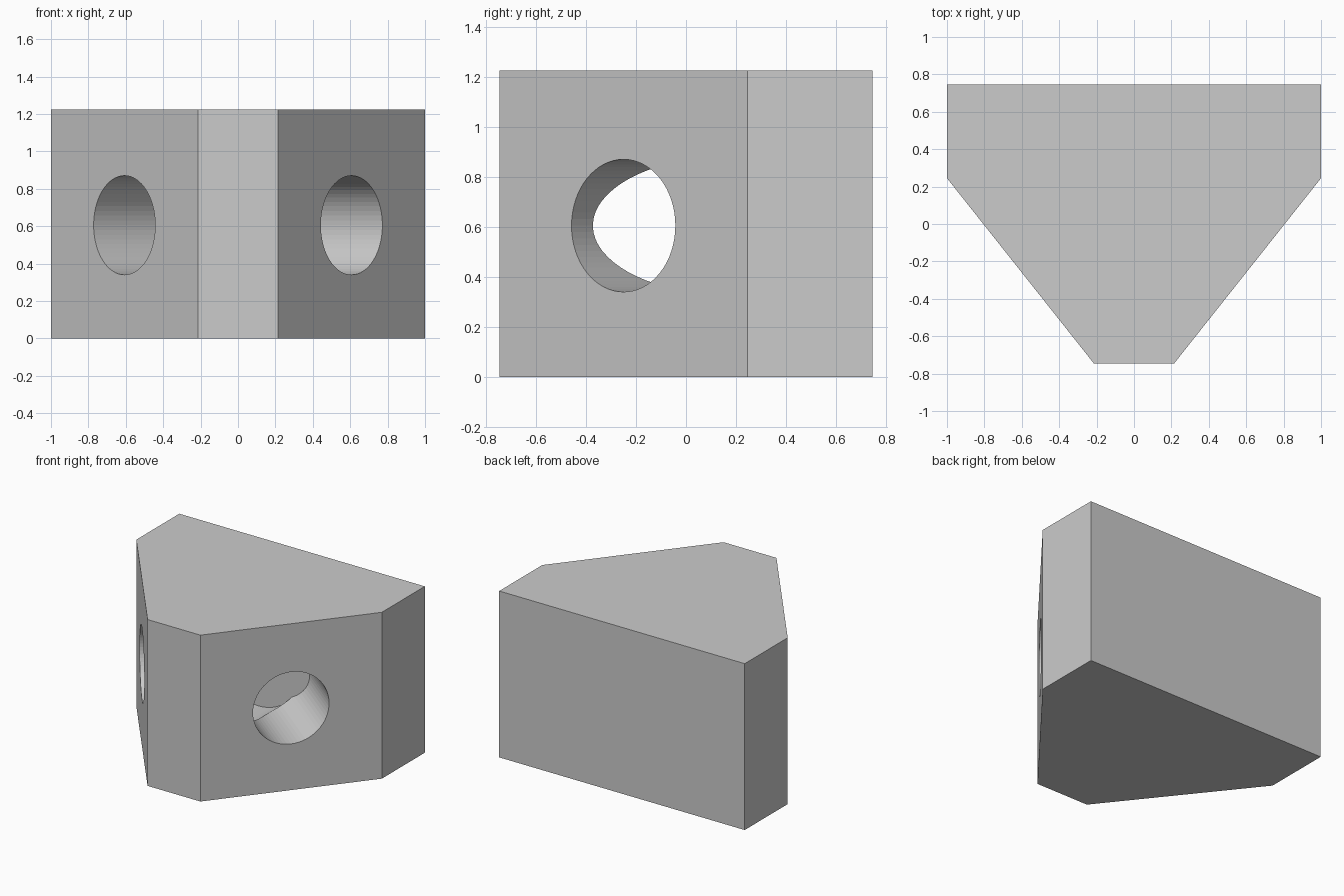
import bpy, bmesh
from math import pi
from mathutils import Vector

if "Cube" in bpy.data.objects:
    bpy.data.objects.remove(bpy.data.objects["Cube"])

HEIGHT = 1.225
HOLE_Z = 0.605
BACK = 0.24          # depth at which the inner bores stop


def make_object(name, bm):
    bmesh.ops.recalc_face_normals(bm, faces=bm.faces)
    mesh = bpy.data.meshes.new(name)
    bm.to_mesh(mesh)
    bm.free()
    obj = bpy.data.objects.new(name, mesh)
    bpy.context.collection.objects.link(obj)
    return obj


def rod(start, end, radius):
    """Solid round rod between two points, as a bmesh."""
    bm = bmesh.new()
    start, end = Vector(start), Vector(end)
    axis = end - start
    geo = bmesh.ops.create_cone(bm, cap_ends=True, segments=64, radius1=radius,
                                radius2=radius, depth=axis.length)
    rot = axis.to_track_quat('Z', 'Y').to_matrix()
    bmesh.ops.rotate(bm, verts=geo['verts'], matrix=rot)
    bmesh.ops.translate(bm, verts=geo['verts'], vec=(start + end) / 2)
    return bm


def trim(bm, point, normal):
    """Cut away the side the normal points to and close the cut."""
    res = bmesh.ops.bisect_plane(bm, geom=bm.verts[:] + bm.edges[:] + bm.faces[:],
                                 plane_co=point, plane_no=normal, clear_outer=True)
    edges = [e for e in res['geom_cut'] if isinstance(e, bmesh.types.BMEdge)]
    bmesh.ops.holes_fill(bm, edges=[e for e in bm.edges if e.is_boundary])


def cut(body, cutter):
    mod = body.modifiers.new("cut", 'BOOLEAN')
    mod.operation = 'DIFFERENCE'
    mod.solver = 'EXACT'
    mod.object = cutter
    cutter.hide_render = True
    bpy.context.view_layer.objects.active = body
    bpy.ops.object.modifier_apply(modifier=mod.name)
    bpy.data.objects.remove(cutter)


# body: six-sided wedge profile raised to full height
half = [(0.215, -0.745), (1.0, 0.245), (1.0, 0.745)]
outline = half + [(-x, y) for x, y in reversed(half)]
bm = bmesh.new()
base = bm.faces.new([bm.verts.new((x, y, 0)) for x, y in outline])
ext = bmesh.ops.extrude_face_region(bm, geom=[base])
bmesh.ops.translate(bm, vec=(0, 0, HEIGHT),
                    verts=[v for v in ext['geom'] if isinstance(v, bmesh.types.BMVert)])
body = make_object("wedge_block", bm)

# hidden chamber joining the two side holes
cut(body, make_object("chamber_cutter",
                      rod((0, -0.5, HOLE_Z), (0, BACK, HOLE_Z), 0.335)))

# round holes, square to each slanted face
for side in (-1, 1):
    face_centre = Vector((side * 0.607, -0.25, HOLE_Z))
    outward = Vector((side * 0.784, -0.621, 0))
    bm = rod(face_centre + outward * 0.3, face_centre - outward * 1.6, 0.265)
    trim(bm, (0, BACK, 0), (0, 1, 0))
    trim(bm, (side * 0.01, 0, 0), (-side, 0, 0))
    cut(body, make_object("hole_cutter", bm))
